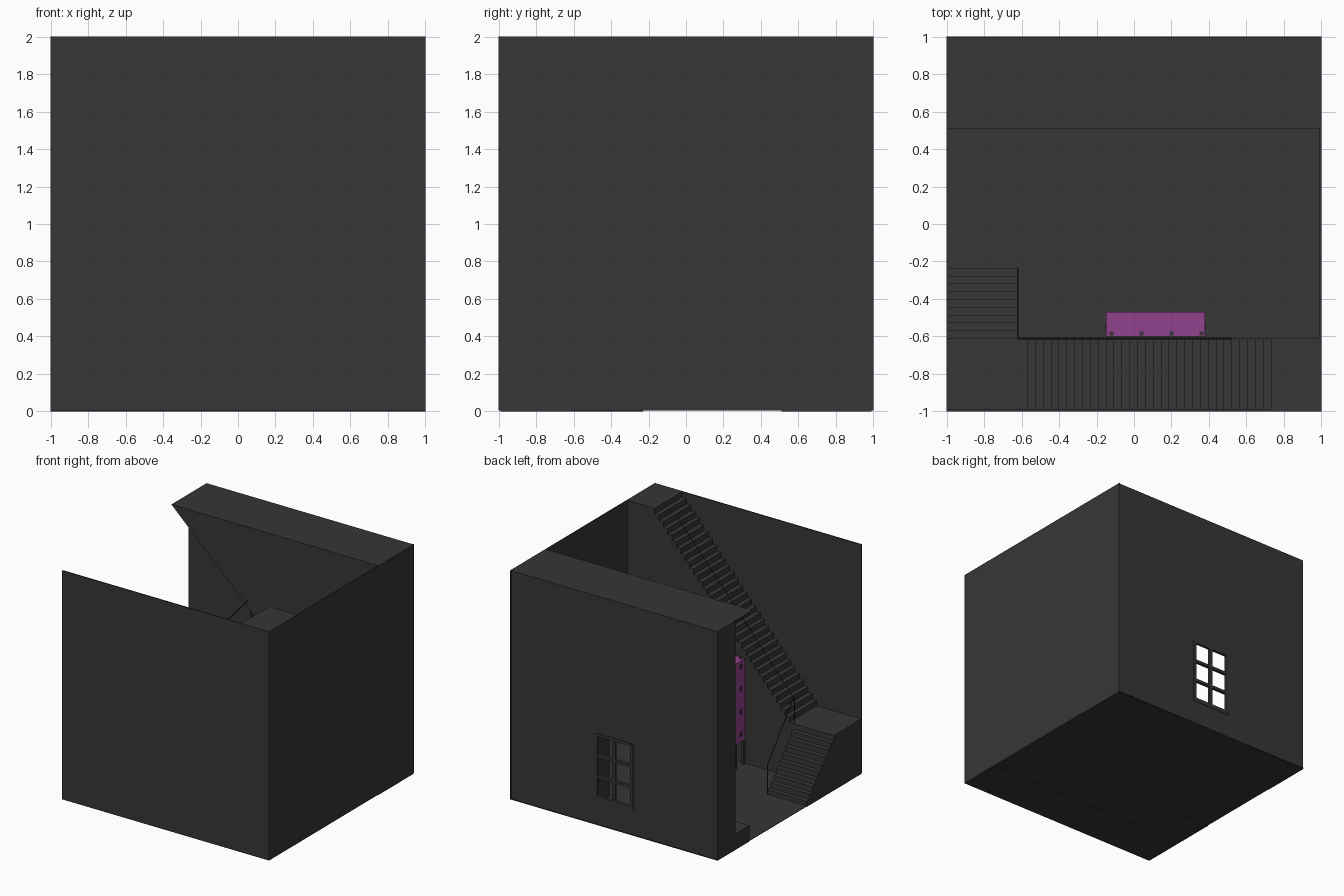
import bpy, bmesh
from mathutils import Vector

cube = bpy.data.objects.get("Cube")
if cube:
    bpy.data.objects.remove(cube, do_unlink=True)


def material(name, rgb):
    m = bpy.data.materials.new(name)
    m.use_nodes = True
    m.diffuse_color = (*rgb, 1)
    m.node_tree.nodes["Principled BSDF"].inputs["Base Color"].default_value = (*rgb, 1)
    return m


GRAY = material("charcoal_gray", (0.037, 0.037, 0.037))
PURPLE = material("purple", (0.28, 0.055, 0.27))


def finish(name, bm, mat):
    bmesh.ops.recalc_face_normals(bm, faces=bm.faces)
    mesh = bpy.data.meshes.new(name)
    bm.to_mesh(mesh)
    bm.free()
    mesh.materials.append(mat)
    ob = bpy.data.objects.new(name, mesh)
    bpy.context.collection.objects.link(ob)
    return ob


def add_box(bm, lo, hi):
    vs = bmesh.ops.create_cube(bm, size=1)["verts"]
    for v in vs:
        v.co = Vector([(a + b) / 2 + c * (b - a) for a, b, c in zip(lo, hi, v.co)])


def boxes(name, items, mat=GRAY):
    bm = bmesh.new()
    for lo, hi in items:
        add_box(bm, lo, hi)
    return finish(name, bm, mat)


def prism(name, outline, axis, a, b, mat=GRAY):
    """Extrude an outline of (run, z) points along axis 'x' or 'y' from a to b."""
    bm = bmesh.new()
    place = (lambda r, z: (a, r, z)) if axis == "x" else (lambda r, z: (r, a, z))
    face = bm.faces.new([bm.verts.new(place(r, z)) for r, z in outline])
    new = bmesh.ops.extrude_face_region(bm, geom=[face])["geom"]
    step = Vector((b - a, 0, 0)) if axis == "x" else Vector((0, b - a, 0))
    bmesh.ops.translate(bm, vec=step, verts=[g for g in new if isinstance(g, bmesh.types.BMVert)])
    return finish(name, bm, mat)


def stair_outline(start, end, z0, z1, treads):
    """Sawtooth profile rising from z0 to z1, solid down to the ground."""
    run, rise = (end - start) / treads, (z1 - z0) / (treads + 1)
    pts = [(start, 0)]
    for i in range(treads):
        z = z0 + rise * (i + 1)
        pts += [(start + run * i, z), (start + run * (i + 1), z)]
    return pts + [(end, 0)]


def rail(name, points, radius=0.005):
    curve = bpy.data.curves.new(name, "CURVE")
    curve.dimensions = "3D"
    curve.bevel_depth = radius
    curve.bevel_resolution = 0
    curve.use_fill_caps = True
    spline = curve.splines.new("POLY")
    spline.points.add(len(points) - 1)
    for p, co in zip(spline.points, points):
        p.co = (*co, 1)
    curve.materials.append(GRAY)
    ob = bpy.data.objects.new(name, curve)
    bpy.context.collection.objects.link(ob)


# Room shell, open on one side and above
boxes("floor", [((-1, -1, 0.004), (1, 1, 0.01))])
boxes("front_wall", [((-1, -1, 0.004), (1, -0.99, 2))])
boxes("left_wall", [((0.99, -1, 0.004), (1, 1, 2))])

# Back wall around the window opening
WX, WB, WT = 0.175, 0.24, 0.79
BACK, OUT = 0.98, 0.995
boxes("back_wall", [
    ((-1, BACK, 0.004), (-WX, OUT, 2)),
    ((WX, BACK, 0.004), (1, OUT, 2)),
    ((-WX, BACK, 0.004), (WX, OUT, WB)),
    ((-WX, BACK, WT), (WX, OUT, 2)),
])

# Window frame: two columns by three rows, with a sill
bars = []
for i in range(3):
    x = -WX + WX * i
    bars.append(((x - 0.014, 0.975, WB), (x + 0.014, 1, WT)))
for i in range(4):
    z = WB + (WT - WB) * i / 3
    bars.append(((-WX, 0.975, z - 0.012), (WX, 1, z + 0.012)))
bars.append(((-WX - 0.02, 0.96, WB - 0.025), (WX + 0.02, 1, WB - 0.01)))
boxes("window_frame", bars)

# Enclosed mass with a sloping soffit along the back
prism("sloped_enclosure", [(-1, 2), (1, 2), (1, 0), (0.38, 0), (0.38, 0.69)], "y", 0.51, 0.99)
prism("back_pier", [(-1, 0), (-0.4, 0), (-0.4, 1.43), (-1, 2)], "y", 0.745, 0.99)
boxes("low_step", [((-1, 0.55, 0), (-0.4, 0.8, 0.14))])

# Stairs and landings
SIDE, IN = -0.62, -0.61
MID = 0.48
prism("lower_stairs", stair_outline(-0.235, IN, 0, MID, 9), "x", -1, SIDE)
boxes("middle_landing", [((-1, -0.99, 0), (-0.57, IN, MID))])
prism("upper_stairs", stair_outline(-0.57, 0.73, MID, 2, 31), "y", -0.99, IN)
boxes("upper_landing", [((0.73, -0.99, 0), (0.995, IN, 2))])

# Handrails with end posts
rail("lower_handrail", [(SIDE, -0.235, 0), (SIDE, -0.235, 0.26), (SIDE, IN, 0.73), (SIDE, IN, MID)])
rail("upper_handrail", [(SIDE, IN, 0.7), (0.52, IN, 1.995)])

# Purple cabinet on dark legs, with studs
X0, X1, Y0, Y1 = -0.15, 0.38, -0.6, -0.47
boxes("cabinet", [((X0, Y0, 0.22), (X1, Y1, 0.93))], PURPLE)
boxes("cabinet_legs", [((x, y, 0), (x + 0.02, y + 0.02, 0.22))
                       for x in (X0, X1 - 0.02) for y in (Y0, Y1 - 0.02)])
studs = []
for i in range(4):
    x = -0.12 + 0.16 * i
    studs.append(((x - 0.01, -0.594, 0.92), (x + 0.01, -0.574, 0.935)))
    z = 0.29 + 0.197 * i
    for sx in (X0, X1):
        studs.append(((sx - 0.004, -0.56, z - 0.02), (sx + 0.004, -0.53, z + 0.02)))
boxes("cabinet_studs", studs)
